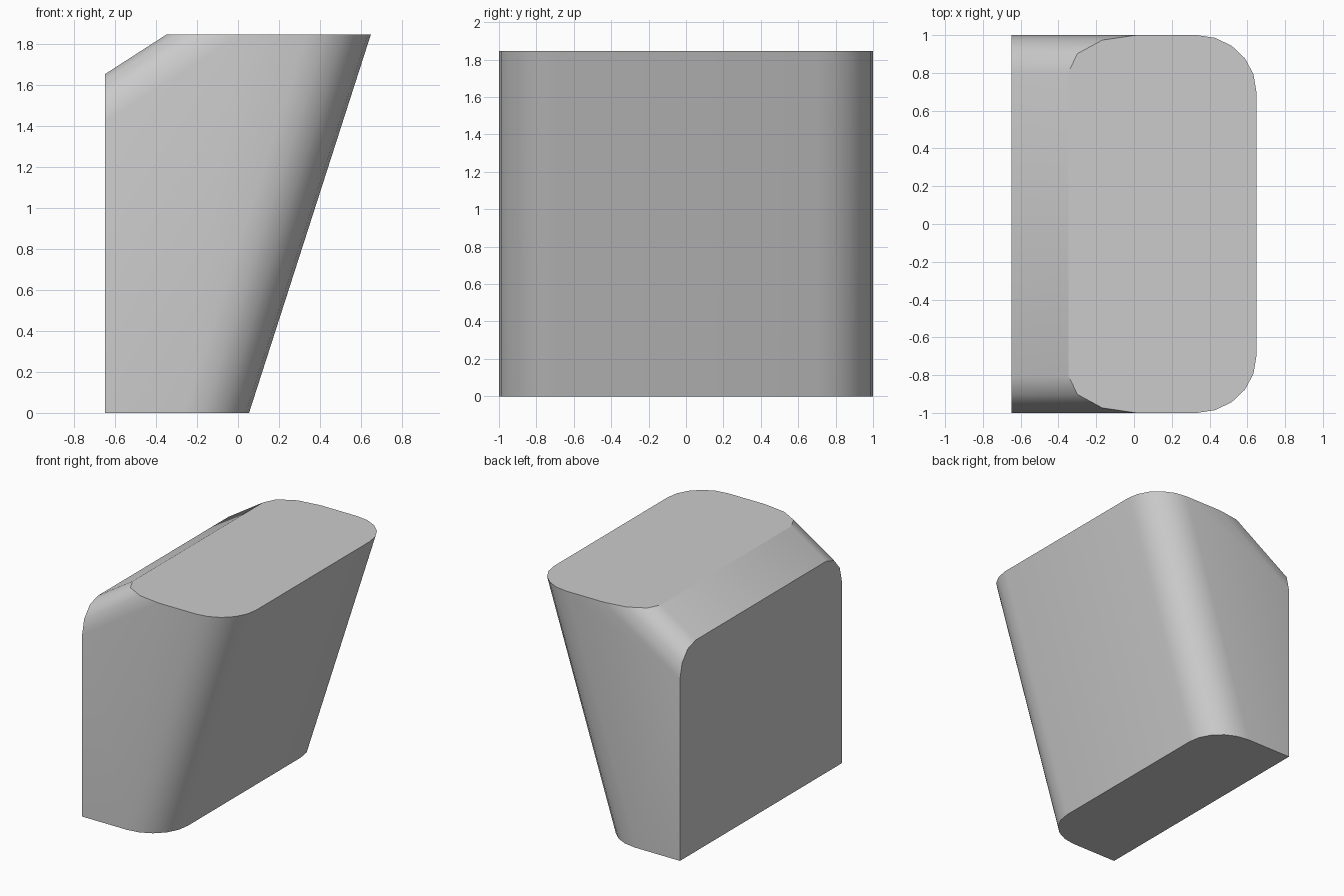
import bpy, bmesh

if "Cube" in bpy.data.objects:
    bpy.data.objects.remove(bpy.data.objects["Cube"])

# Side outline (x, z): upright back, chamfered top corner, sloped front
profile = [(-0.648, 0), (0.054, 0), (0.648, 1.846), (-0.347, 1.846), (-0.648, 1.652)]

bm = bmesh.new()
face = bm.faces.new([bm.verts.new((x, -1, z)) for x, z in profile])
ext = bmesh.ops.extrude_face_region(bm, geom=[face])
moved = [g for g in ext["geom"] if isinstance(g, bmesh.types.BMVert)]
bmesh.ops.translate(bm, vec=(0, 2, 0), verts=moved)
bmesh.ops.recalc_face_normals(bm, faces=bm.faces)


def round_edges(p, q, radius, segments):
    """Round both side edges running between two outline points."""
    def at(v, c):
        return abs(v.co.x - c[0]) < 1e-3 and abs(v.co.z - c[1]) < 1e-3
    edges = [e for e in bm.edges
             if any(at(v, p) for v in e.verts) and any(at(v, q) for v in e.verts)]
    bmesh.ops.bevel(bm, geom=edges, offset=radius, offset_type='OFFSET',
                    segments=segments, profile=0.5, affect='EDGES')


# Rounded sides of the sloped face and of the top chamfer
round_edges(profile[1], profile[2], 0.3, 5)
round_edges(profile[3], profile[4], 0.195, 3)
bmesh.ops.recalc_face_normals(bm, faces=bm.faces)

mesh = bpy.data.meshes.new("wedge_block")
bm.to_mesh(mesh)
bm.free()
block = bpy.data.objects.new("wedge_block", mesh)
bpy.context.collection.objects.link(block)

# Smooth roundings, sharp main edges
bpy.context.view_layer.objects.active = block
block.select_set(True)
bpy.ops.object.shade_smooth_by_angle(angle=0.54)
